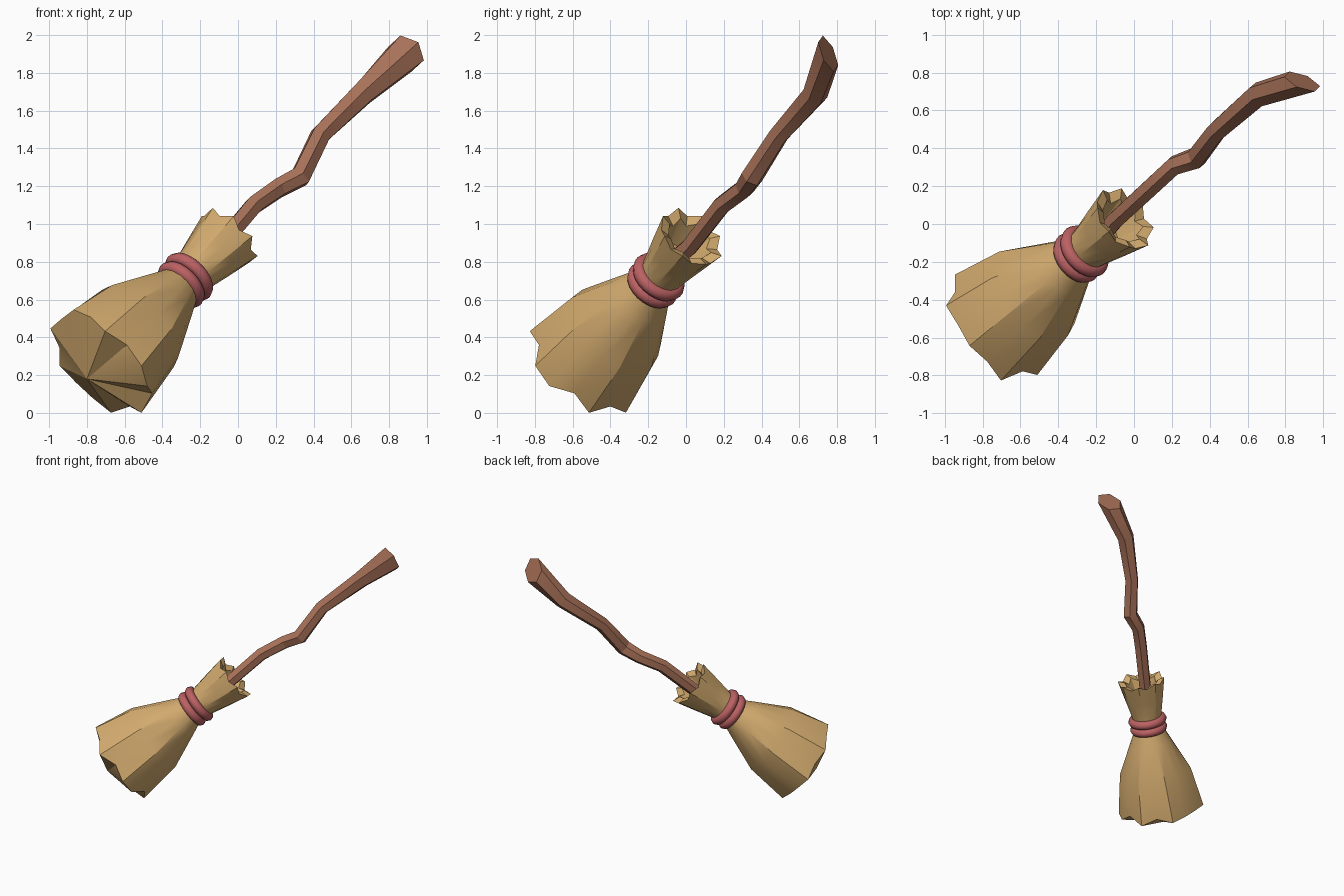
import bpy, math
from mathutils import Vector

if "Cube" in bpy.data.objects:
    bpy.data.objects.remove(bpy.data.objects["Cube"])

# Broom axis frame: D points from the bristles up to the handle
CENTRE = Vector((-0.28, -0.16, 0.70))
D = Vector((0.61, 0.50, 0.61)).normalized()
U = (Vector((0, 0, 1)) - D * D.z).normalized()
V = D.cross(U)


def material(name, rgb):
    m = bpy.data.materials.new(name)
    m.diffuse_color = (*rgb, 1)
    m.use_nodes = True
    m.node_tree.nodes["Principled BSDF"].inputs["Base Color"].default_value = m.diffuse_color
    return m


straw = material("straw", (0.64, 0.40, 0.155))
wood = material("brown wood", (0.39, 0.165, 0.098))
cord = material("red cord", (0.50, 0.12, 0.125))


def polar(s, r, i, n):
    """Point at distance s along the axis, radius r, step i of n around it."""
    a = 2 * math.pi * i / n
    return CENTRE + D * s + (U * math.cos(a) + V * math.sin(a)) * r


def loft(name, rings, mat, angle, close=False):
    """Skin equal-sized rings; cap both ends unless the loop is closed."""
    n = len(rings[0])
    verts = [p for ring in rings for p in ring]
    faces = []
    for j in range(len(rings) if close else len(rings) - 1):
        a, b = j * n, (j + 1) % len(rings) * n
        for i in range(n):
            k = (i + 1) % n
            faces.append((a + i, a + k, b + k, b + i))
    if not close:
        for first, flip in ((0, True), (len(verts) - n, False)):
            tip = len(verts)
            ring = range(first, first + n)
            verts.append(sum((verts[i] for i in ring), Vector()) / n)
            if name == "bristles" and flip:
                verts[tip] = CENTRE - D * 0.85      # pointed underside
            for i in range(n):
                p, q = first + i, first + (i + 1) % n
                faces.append((q, p, tip) if flip else (p, q, tip))
    mesh = bpy.data.meshes.new(name)
    mesh.from_pydata(verts, [], faces)
    mesh.materials.append(mat)
    obj = bpy.data.objects.new(name, mesh)
    bpy.context.collection.objects.link(obj)
    bpy.ops.object.select_all(action='DESELECT')
    obj.select_set(True)
    bpy.context.view_layer.objects.active = obj
    bpy.ops.object.mode_set(mode='EDIT')
    bpy.ops.mesh.select_all(action='SELECT')
    bpy.ops.mesh.normals_make_consistent(inside=False)
    bpy.ops.object.mode_set(mode='OBJECT')
    bpy.ops.object.shade_smooth_by_angle(angle=math.radians(angle))
    return obj


# Bristles: fluted skirt with an uneven hem
N = 16
hem_r = [.345, .325, .35, .306, .347, .334, .315, .332,
         .295, .331, .293, .304, .339, .29, .343, .32]
hem_s = [.04, .03, -.02, .03, 0, -.01, .05, -.01,
         .03, -.01, -.01, 0, 0, .013, .01, .03]
rings = [[polar(-0.737 + hem_s[i], hem_r[i], i, N) for i in range(N)]]
for s, r, flute in ((-0.41, 0.285, 0.5), (-0.15, 0.165, 0.2), (-0.05, 0.118, 0)):
    rings.append([polar(s, r * (1 + flute * (hem_r[i] / 0.34 - 1)), i, N)
                  for i in range(N)])
loft("bristles", rings, straw, 25)

# Collar: flared, notched and hollow tuft above the binding
rings = []
for s, r, wave in ((-0.05, 0.115, 0), (0.07, 0.118, 0), (0.22, 0.15, 0.3),
                   (0.37, 0.18, 1), (0.35, 0.125, 1), (0.21, 0.085, 0)):
    ring = []
    for i in range(N):
        w = wave * (1 if i % 2 == 0 else -1)
        ring.append(polar(s + 0.016 * w * (s > 0.3), r + 0.009 * w, i, N))
    rings.append(ring)
loft("collar", rings, straw, 25)

# Binding: two rounded cord loops
for name, s0, major in (("upper_cord", 0.032, 0.118), ("lower_cord", -0.036, 0.113)):
    section = [(0.036 * math.cos(a), 0.036 * math.sin(a))
               for a in (2 * math.pi * k / 8 for k in range(8))]
    loft(name, [[polar(s0 + h, major + w, i, 24) for i in range(24)]
                for w, h in section], cord, 50, close=True)

# Handle: crooked hexagonal stick widening to a slanted end
path = [CENTRE + D * 0.15] + [Vector(p) for p in (
    (-0.10, 0.02, 0.88), (0.085, 0.19, 1.10), (0.215, 0.31, 1.19),
    (0.33, 0.35, 1.25), (0.435, 0.49, 1.47), (0.66, 0.685, 1.69),
    (0.889, 0.753, 1.902))]
radii = [0.05, 0.05, 0.052, 0.054, 0.06, 0.056, 0.068, 0.104]
ref = Vector((-0.03, -0.03, 0.1))
rings = []
for j, p in enumerate(path):
    if j == len(path) - 1:
        t = Vector((0.35, 0.85, 0.36)).normalized()
    else:
        t = (path[j + 1] - p).normalized()
        if j:
            t = (t + (p - path[j - 1]).normalized()).normalized()
    a = (ref - t * ref.dot(t)).normalized()
    b = t.cross(a)
    rings.append([p + (a * math.cos(k * math.pi / 3) + b * math.sin(k * math.pi / 3))
                  * radii[j] for k in range(6)])
loft("handle", rings, wood, 20)
